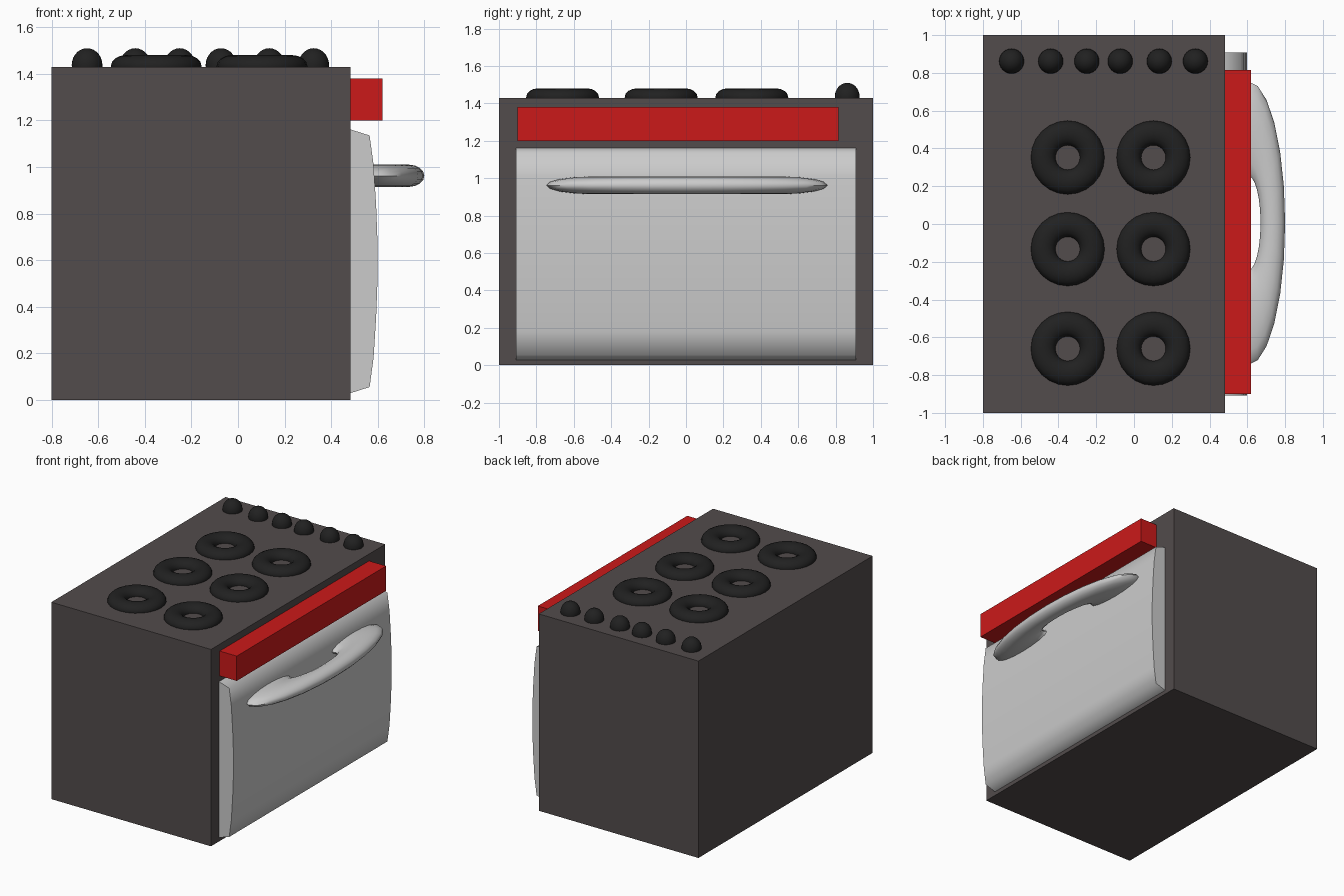
import bpy, bmesh, math

if "Cube" in bpy.data.objects:
    bpy.data.objects.remove(bpy.data.objects["Cube"])


def material(name, rgb):
    m = bpy.data.materials.new(name)
    m.diffuse_color = (*rgb, 1)
    m.use_nodes = True
    m.node_tree.nodes["Principled BSDF"].inputs["Base Color"].default_value = m.diffuse_color
    return m


DARK = material("dark_enamel", (0.085, 0.072, 0.072))
RED = material("red_panel", (0.6, 0.01, 0.01))
BLACK = material("black_iron", (0.015, 0.015, 0.015))


def finish(name, mat=None, smooth=None):
    ob = bpy.context.object
    ob.name = name
    if mat:
        ob.data.materials.append(mat)
    if smooth:
        bpy.ops.object.shade_smooth_by_angle(angle=math.radians(smooth))
    return ob


def box(name, lo, hi, mat):
    bpy.ops.mesh.primitive_cube_add(size=1, location=[(a + b) / 2 for a, b in zip(lo, hi)])
    bpy.context.object.scale = [b - a for a, b in zip(lo, hi)]
    bpy.ops.object.transform_apply(location=False, rotation=False, scale=True)
    return finish(name, mat)


def ring(name, loc, scale=(1, 1, 1), mat=None):
    bpy.ops.mesh.primitive_torus_add(major_segments=24, minor_segments=16,
                                     major_radius=0.13, minor_radius=0.065, location=loc)
    bpy.context.object.scale = scale
    bpy.ops.object.transform_apply(location=False, rotation=False, scale=True)
    return finish(name, mat, 60)


# Cabinet and red control panel
box("cabinet", (-0.8, -1, 0), (0.483, 1, 1.43), DARK)
box("control_panel", (0.483, -0.9, 1.2), (0.62, 0.815, 1.38), RED)

# Bowed oven door: half profile in x and height, mirrored and extruded along y
half = [(0.483, 0.566), (0.565, 0.54), (0.582, 0.415), (0.593, 0.24), (0.599, 0.08)]
profile = half + [(x, -z) for x, z in reversed(half)]
bm = bmesh.new()
face = bm.faces.new([bm.verts.new((x, -0.908, 0.595 + z)) for x, z in profile])
new = bmesh.ops.extrude_face_region(bm, geom=[face])["geom"]
bmesh.ops.translate(bm, vec=(0, 1.816, 0), verts=[g for g in new if isinstance(g, bmesh.types.BMVert)])
bmesh.ops.recalc_face_normals(bm, faces=bm.faces)
mesh = bpy.data.meshes.new("oven_door")
bm.to_mesh(mesh)
bm.free()
door = bpy.data.objects.new("oven_door", mesh)
bpy.context.collection.objects.link(door)
bpy.ops.object.select_all(action='DESELECT')
door.select_set(True)
bpy.context.view_layer.objects.active = door
finish("oven_door", None, 75)

# Door handle: stretched ring half sunk in the door
ring("door_handle", (0.605, 0.005, 0.962), (1, 3.85, 0.73))

# Six burners
for y in (-0.66, -0.133, 0.352):
    for x in (-0.351, 0.103):
        ring("burner", (x, y, 1.432), (1, 1, 0.74), BLACK)

# Row of knobs
for x in (-0.648, -0.441, -0.25, -0.073, 0.134, 0.325):
    bpy.ops.mesh.primitive_uv_sphere_add(segments=24, ring_count=14, radius=0.066,
                                         location=(x, 0.862, 1.437))
    bpy.context.object.scale.z = 1.1
    bpy.ops.object.transform_apply(location=False, rotation=False, scale=True)
    finish("knob", BLACK, 60)
